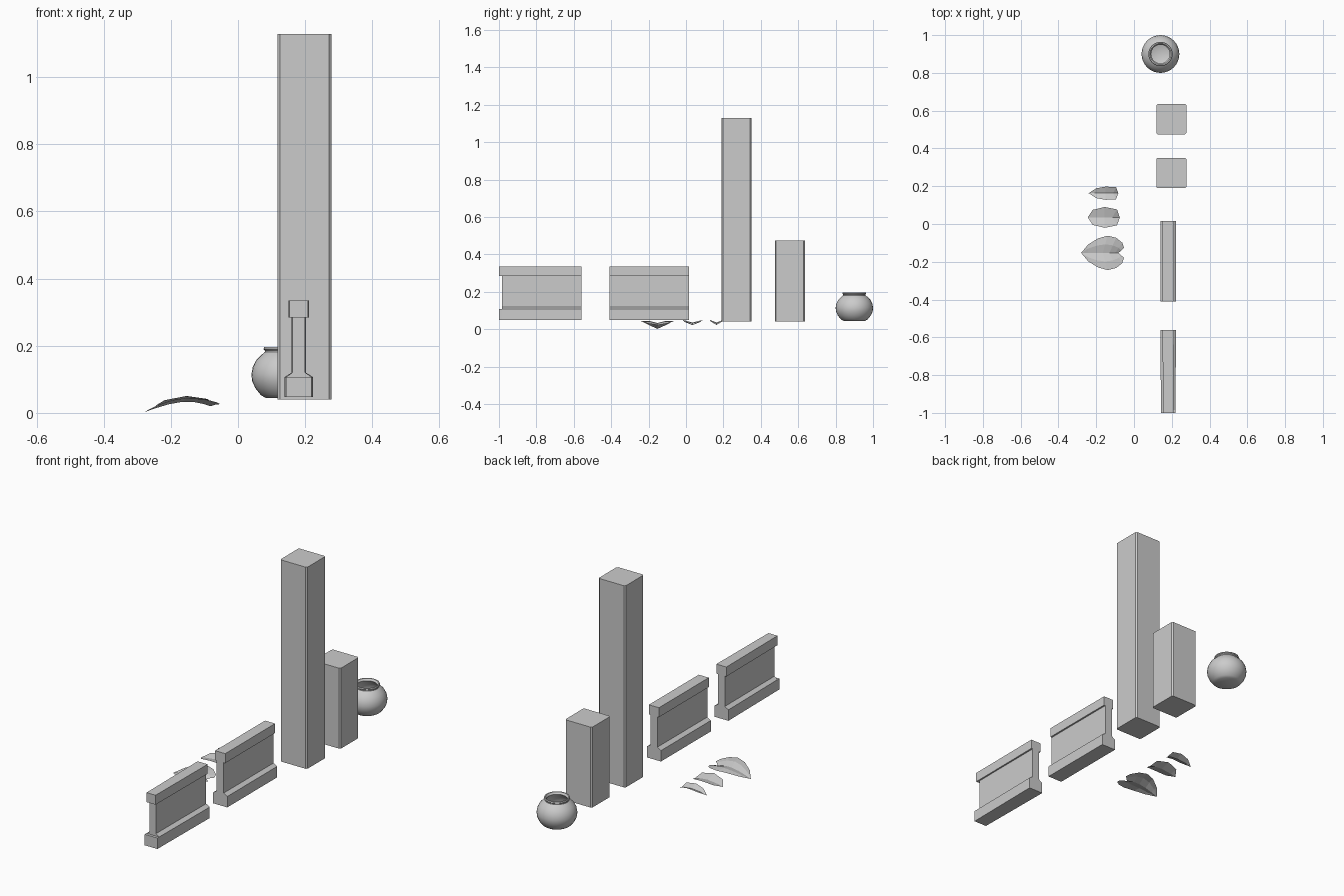
import bpy, bmesh, math

if "Cube" in bpy.data.objects:
    bpy.data.objects.remove(bpy.data.objects["Cube"])

def make(name, verts, faces, smooth=False):
    me = bpy.data.meshes.new(name)
    me.from_pydata(verts, [], faces)
    bm = bmesh.new()
    bm.from_mesh(me)
    bmesh.ops.remove_doubles(bm, verts=bm.verts, dist=1e-5)
    bmesh.ops.recalc_face_normals(bm, faces=bm.faces)
    bm.to_mesh(me)
    bm.free()
    ob = bpy.data.objects.new(name, me)
    bpy.context.collection.objects.link(ob)
    if smooth:
        bpy.ops.object.select_all(action='DESELECT')
        ob.select_set(True)
        bpy.context.view_layer.objects.active = ob
        bpy.ops.object.shade_smooth_by_angle(angle=math.radians(40))
    return ob

def loft(name, rings):
    """Closed solid joining equal rings of points."""
    n = len(rings[0])
    verts = [p for r in rings for p in r]
    faces = [(k*n + i, k*n + (i+1) % n, (k+1)*n + (i+1) % n, (k+1)*n + i)
             for k in range(len(rings)-1) for i in range(n)]
    faces += [tuple(range(n)), tuple(range(len(verts)-n, len(verts)))]
    return make(name, verts, faces)

# Square pillars with chamfered vertical corners
def pillar(name, x, y, z0, z1, h=0.08, c=0.007):
    ring = [(h, -h+c), (h, h-c), (h-c, h), (c-h, h),
            (-h, h-c), (-h, c-h), (c-h, -h), (h-c, -h)]
    loft(name, [[(x+a, y+b, z) for a, b in ring] for z in (z0, z1)])

pillar("tall_pillar", 0.198, 0.27, 0.04, 1.128)
pillar("short_pillar", 0.198, 0.555, 0.04, 0.474)

# Low walls: half profile with plinth, panel and coping
HALF = [(0.042, 0.048), (0.042, 0.107), (0.021, 0.12),
        (0.021, 0.284), (0.03, 0.284), (0.03, 0.335)]

def section(half, y, s=1.0, x=0.181):
    right = [(x + w*s, y, z) for w, z in half]
    left = [(x - w*s, y, z) for w, z in reversed(half)]
    return right + left

loft("wall_rear", [section(HALF, -0.41), section(HALF, 0.015)])
loft("wall_front", [section(HALF, -0.985, 0.9), section(HALF, -0.56)])
loft("wall_front_plinth_end", [section(HALF[:2], y, 0.9) for y in (-1.0, -0.985)])
loft("wall_front_coping_end", [section(HALF[4:], y, 0.9) for y in (-1.0, -0.985)])

# Hollow round pot
POT = [(0, 0.045), (0.058, 0.045), (0.072, 0.053), (0.088, 0.073), (0.098, 0.095),
       (0.1, 0.115), (0.096, 0.137), (0.085, 0.158), (0.069, 0.174), (0.06, 0.181),
       (0.06, 0.186), (0.064, 0.19), (0.062, 0.196), (0.056, 0.196), (0.049, 0.186),
       (0.06, 0.172), (0.08, 0.152), (0.09, 0.115), (0.08, 0.075), (0.055, 0.055),
       (0, 0.055)]
N = 32
pv = [(0.14 + r*math.cos(2*math.pi*i/N), 0.9 + r*math.sin(2*math.pi*i/N), z)
      for r, z in POT for i in range(N)]
pf = [(k*N+i, k*N+(i+1) % N, (k+1)*N+(i+1) % N, (k+1)*N+i)
      for k in range(len(POT)-1) for i in range(N)]
make("pot", pv, pf, smooth=True)

# Leaves: rows of (midrib x, midrib z, edge x, half width, edge z)
def leaf(name, y, rows, mids=(0.5,)):
    verts, faces = [], []
    cols = [-1] + [-m for m in mids] + [0] + list(mids) + [1]
    for mx, mz, ex, w, ez in rows:
        for t in cols:
            a = abs(t)
            bulge = 0.006 * (w/0.09) * 4*a*(1-a)
            verts.append((mx + (ex-mx)*a, y + w*t, mz + (ez-mz)*a + bulge))
    n = len(cols)
    for k in range(len(rows)-1):
        for i in range(n-1):
            faces.append((k*n+i, k*n+i+1, (k+1)*n+i+1, (k+1)*n+i))
    return make(name, verts, faces)

leaf("heart_leaf", -0.153, [
    (-0.28, 0.002, -0.28, 0.0, 0.002),
    (-0.245, 0.014, -0.242, 0.045, 0.022),
    (-0.205, 0.026, -0.19, 0.077, 0.039),
    (-0.165, 0.033, -0.14, 0.091, 0.044),
    (-0.13, 0.032, -0.095, 0.08, 0.04),
    (-0.1, 0.026, -0.062, 0.054, 0.031),
    (-0.082, 0.02, -0.053, 0.026, 0.026)])
leaf("oval_leaf", 0.035, [
    (-0.245, 0.022, -0.245, 0.0, 0.022),
    (-0.215, 0.029, -0.218, 0.04, 0.038),
    (-0.155, 0.036, -0.155, 0.055, 0.05),
    (-0.115, 0.033, -0.09, 0.042, 0.041),
    (-0.075, 0.022, -0.075, 0.0, 0.022)], mids=())
leaf("slim_leaf", 0.163, [
    (-0.24, 0.023, -0.24, 0.0, 0.023),
    (-0.21, 0.03, -0.2, 0.026, 0.04),
    (-0.15, 0.036, -0.15, 0.035, 0.05),
    (-0.11, 0.032, -0.095, 0.032, 0.042),
    (-0.083, 0.023, -0.083, 0.0, 0.023)], mids=())
